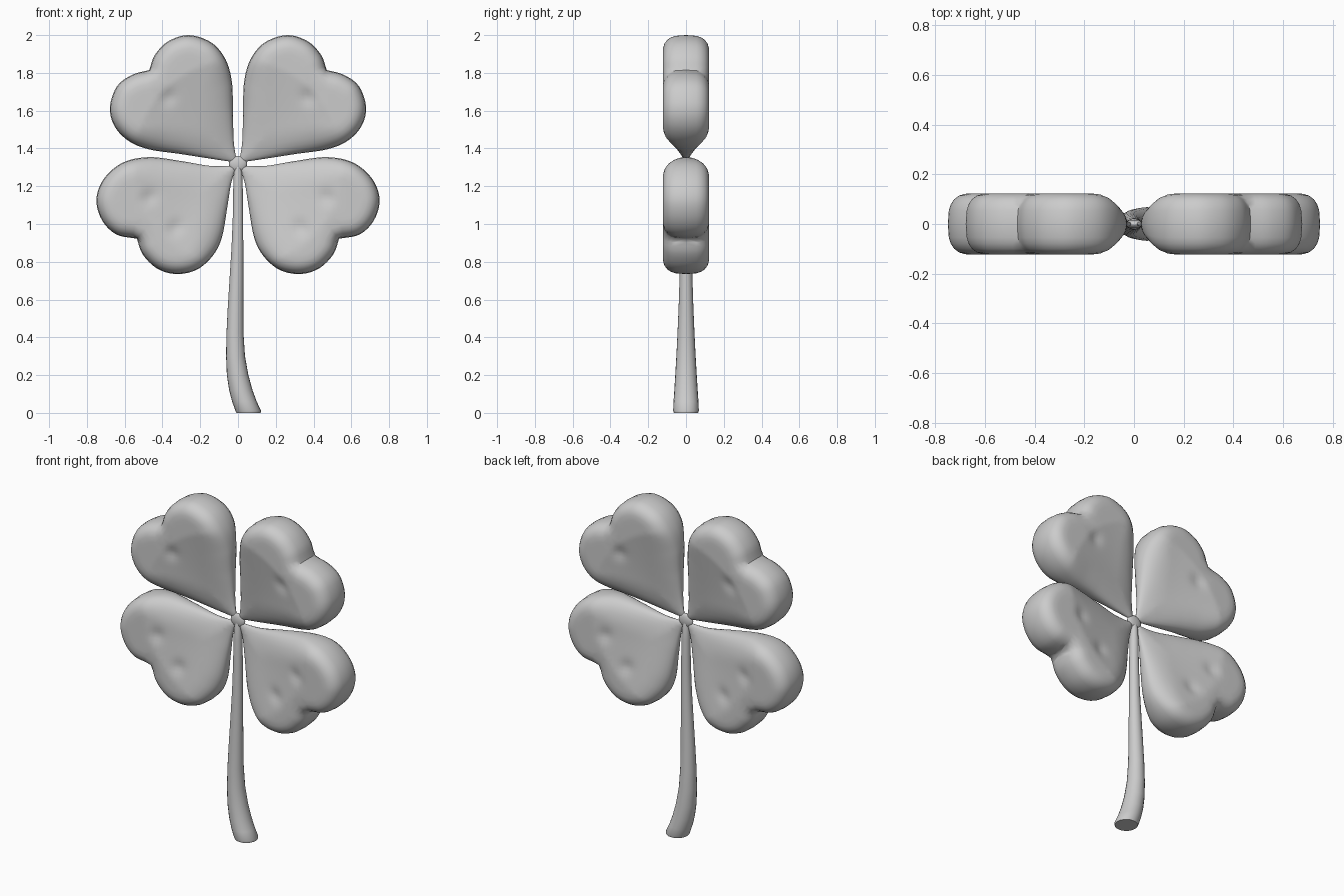
import bpy, bmesh, math
from mathutils import Vector
from mathutils.geometry import delaunay_2d_cdt, intersect_point_line

if "Cube" in bpy.data.objects:
    bpy.data.objects.remove(bpy.data.objects["Cube"])

HUB = Vector((0, 1.32))


def spline(pts, step=0.024):
    """Open Catmull-Rom curve through 2D points."""
    p = [Vector(q) for q in pts]
    p = [2 * p[0] - p[1]] + p + [2 * p[-1] - p[-2]]
    out = []
    for a, b, c, d in zip(p, p[1:], p[2:], p[3:]):
        n = max(2, round((c - b).length / step))
        for i in range(n):
            t = i / n
            out.append(0.5 * (2 * b + (c - a) * t + (2 * a - 5 * b + 4 * c - d) * t * t
                              + (3 * b - a - 3 * c + d) * t ** 3))
    return out


def edge_distance(p, loop):
    best = 9
    for a, b in zip(loop, loop[1:] + loop[:1]):
        q, t = intersect_point_line(p, a, b)
        t = min(1, max(0, t))
        best = min(best, (p - a.lerp(b, t)).length)
    return best


def inside(p, loop):
    hit = False
    for a, b in zip(loop, loop[1:] + loop[:1]):
        if (a.y > p.y) != (b.y > p.y) and p.x < a.x + (p.y - a.y) * (b.x - a.x) / (b.y - a.y):
            hit = not hit
    return hit


def puff(p, d, dimples):
    """Half thickness of a leaf at a point, d away from its outline."""
    if d < 1e-4:
        return 0.0
    rho = (p - HUB).length
    # soft slope beside the hub, blunt rim around the outer lobes
    k = min(1, max(0, (rho - 0.4) / 0.23))
    k = k * k * (3 - 2 * k)
    r, e = 0.16 - 0.065 * k, 2.3 + 0.4 * k
    u = 1 - min(d / r, 1)
    h = 0.123 * (1 - u ** e) ** (1 / e)
    # face falls away evenly from the lobes down to the hub
    h *= 0.1 + 0.9 * min(1, rho / 0.55) ** 0.9
    for x, z in dimples:
        h -= 0.012 * math.exp(-((p - Vector((x, z))).length / 0.04) ** 2)
    return h


def add_object(name, bm):
    bmesh.ops.recalc_face_normals(bm, faces=bm.faces)
    me = bpy.data.meshes.new(name)
    bm.to_mesh(me)
    bm.free()
    ob = bpy.data.objects.new(name, me)
    bpy.context.collection.objects.link(ob)
    bpy.ops.object.select_all(action='DESELECT')
    ob.select_set(True)
    bpy.context.view_layer.objects.active = ob
    bpy.ops.object.shade_smooth_by_angle(angle=math.radians(50))
    return ob


def leaf_pair(name, lobe_a, lobe_b, dimples):
    loop = spline(lobe_a) + spline(lobe_b)
    n = len(loop)
    pts = list(loop)
    # rows following the rim, then an even grid in the middle
    for d in (0.004, 0.012, 0.025, 0.045, 0.07, 0.1):
        for i in range(n):
            t = loop[(i + 1) % n] - loop[i - 1]
            nrm = Vector((-t.y, t.x)).normalized()
            for s in (1, -1):
                q = loop[i] + nrm * d * s
                if inside(q, loop) and edge_distance(q, loop) > d * 0.93:
                    pts.append(q)
    for i in range(34):
        for j in range(64):
            q = Vector((i * 0.023, 0.7 + j * 0.021))
            if inside(q, loop) and edge_distance(q, loop) > 0.115:
                pts.append(q)
    vs, _, fs = delaunay_2d_cdt(pts, [], [list(range(n))], 1, 1e-5)[:3]
    hs = [puff(v, edge_distance(v, loop), dimples) for v in vs]
    for side, sx in (("right", 1), ("left", -1)):
        bm = bmesh.new()
        front = [bm.verts.new((sx * v.x, -h, v.y)) for v, h in zip(vs, hs)]
        back = [f if h == 0 else bm.verts.new((sx * v.x, h, v.y))
                for f, v, h in zip(front, vs, hs)]
        for f in fs:
            bm.faces.new([front[k] for k in f])
            if any(hs[k] > 0 for k in f):
                bm.faces.new([back[k] for k in reversed(f)])
        add_object(f"{name}_leaf_{side}", bm)


# Heart-shaped leaves: each outline runs hub -> notch -> hub
leaf_pair("upper",
          [(0.005, 1.325), (0.022, 1.43), (0.027, 1.6), (0.032, 1.75), (0.065, 1.87), (0.14, 1.96),
           (0.26, 2.0), (0.37, 1.967), (0.44, 1.895), (0.47, 1.815)],
          [(0.47, 1.815), (0.56, 1.79), (0.64, 1.73), (0.678, 1.62), (0.655, 1.52), (0.58, 1.44),
           (0.47, 1.395), (0.3, 1.37), (0.14, 1.345), (0.005, 1.325)],
          [(0.37, 1.67)])
leaf_pair("lower",
          [(0.005, 1.31), (0.14, 1.307), (0.3, 1.333), (0.47, 1.354), (0.61, 1.325), (0.71, 1.24),
           (0.75, 1.13), (0.72, 1.02), (0.645, 0.945), (0.535, 0.922)],
          [(0.535, 0.922), (0.505, 0.84), (0.43, 0.765), (0.33, 0.735), (0.22, 0.757), (0.135, 0.83),
           (0.085, 0.93), (0.055, 1.1), (0.035, 1.22), (0.005, 1.31)],
          [(0.47, 1.14), (0.33, 0.98)])

# Curved stem: z, centre x, half width x, half width y
ROWS = [(0.0, 0.056, 0.064, 0.064), (0.012, 0.054, 0.068, 0.068), (0.06, 0.034, 0.065, 0.066),
        (0.12, 0.015, 0.062, 0.062), (0.2, -0.002, 0.057, 0.057), (0.3, -0.013, 0.05, 0.051),
        (0.42, -0.016, 0.045, 0.045), (0.56, -0.013, 0.041, 0.039), (0.72, -0.008, 0.036, 0.034),
        (0.88, -0.003, 0.031, 0.03), (1.05, 0.0, 0.027, 0.027), (1.2, 0.0, 0.025, 0.025),
        (1.27, 0.0, 0.022, 0.022), (1.31, 0.0, 0.014, 0.014)]
bm = bmesh.new()
N = 20
rings = [[bm.verts.new((cx + rx * math.cos(2 * math.pi * k / N), ry * math.sin(2 * math.pi * k / N), z))
          for k in range(N)] for z, cx, rx, ry in ROWS]
for a, b in zip(rings, rings[1:]):
    for k in range(N):
        bm.faces.new((a[k], a[(k + 1) % N], b[(k + 1) % N], b[k]))
bm.faces.new(rings[0])
bm.faces.new(rings[-1])
add_object("stem", bm)

# Small flat hub where the leaves meet
bm = bmesh.new()
bmesh.ops.create_uvsphere(bm, u_segments=20, v_segments=12, radius=1)
bmesh.ops.scale(bm, vec=(0.048, 0.017, 0.042), verts=bm.verts)
bmesh.ops.translate(bm, vec=(0, 0, 1.318), verts=bm.verts)
add_object("hub", bm)
